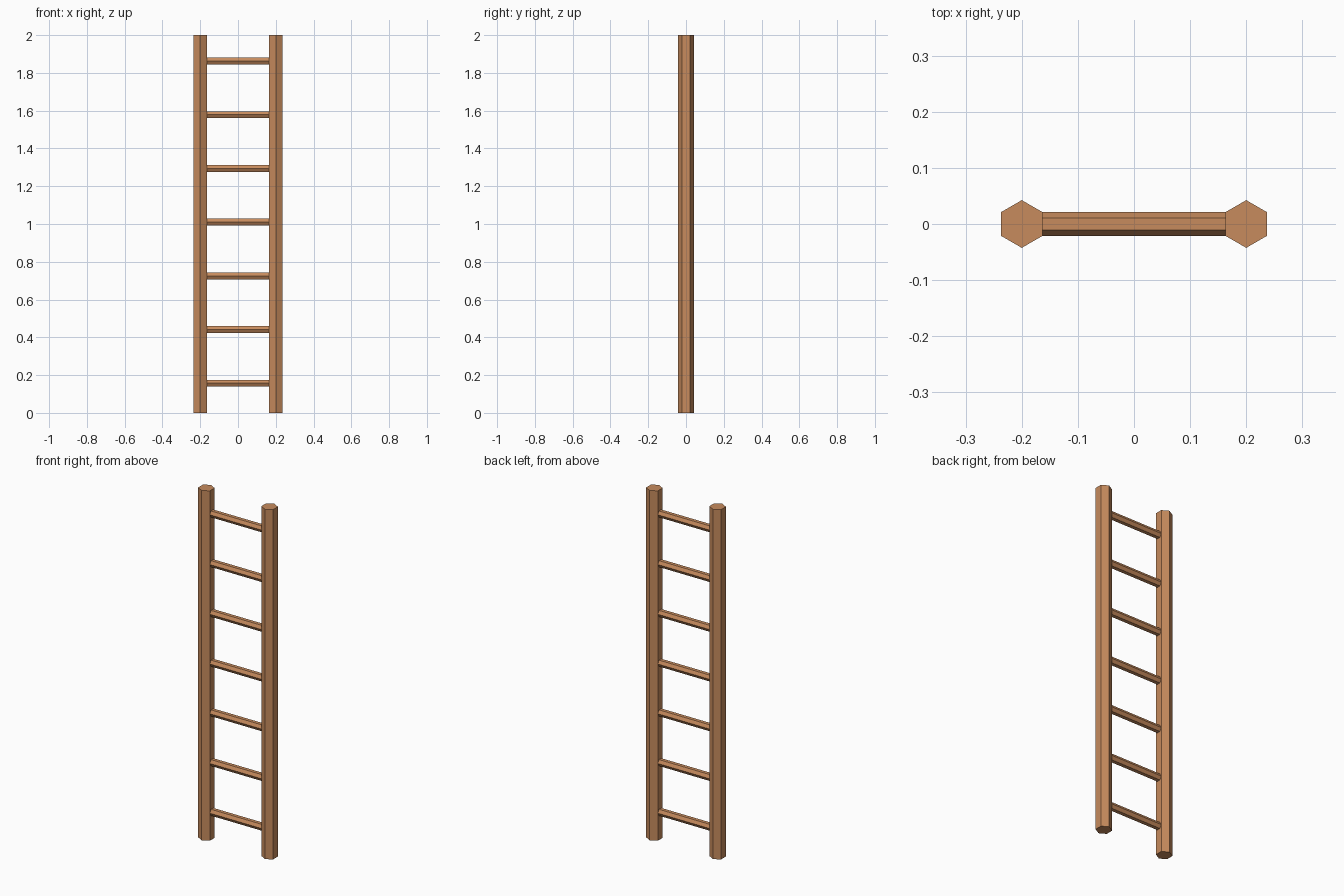
import bpy, math

if "Cube" in bpy.data.objects:
    bpy.data.objects.remove(bpy.data.objects["Cube"])

wood = bpy.data.materials.new("warm brown wood")
wood.diffuse_color = (0.57, 0.26, 0.11, 1)
wood.use_nodes = True
wood.node_tree.nodes["Principled BSDF"].inputs["Base Color"].default_value = wood.diffuse_color


def hex_bar(name, radius, length, location, rotation):
    """Flat-shaded six-sided bar along its local z axis."""
    bpy.ops.mesh.primitive_cylinder_add(
        vertices=6, radius=radius, depth=length,
        location=location, rotation=rotation)
    bar = bpy.context.object
    bar.name = name
    bar.data.materials.append(wood)
    return bar


# Upright rails, corners pointing to front and back
for side, x in (("left", -0.2), ("right", 0.2)):
    hex_bar(f"{side}_rail", 0.0425, 2.0, (x, 0, 1), (0, 0, 0))

# Seven rungs, corners to front and back, ends set into the rails
for i in range(7):
    z = 0.157 + i * 0.2843
    hex_bar(f"rung_{i + 1}", 0.021, 0.36, (0, 0, z), (0, math.pi / 2, 0))
